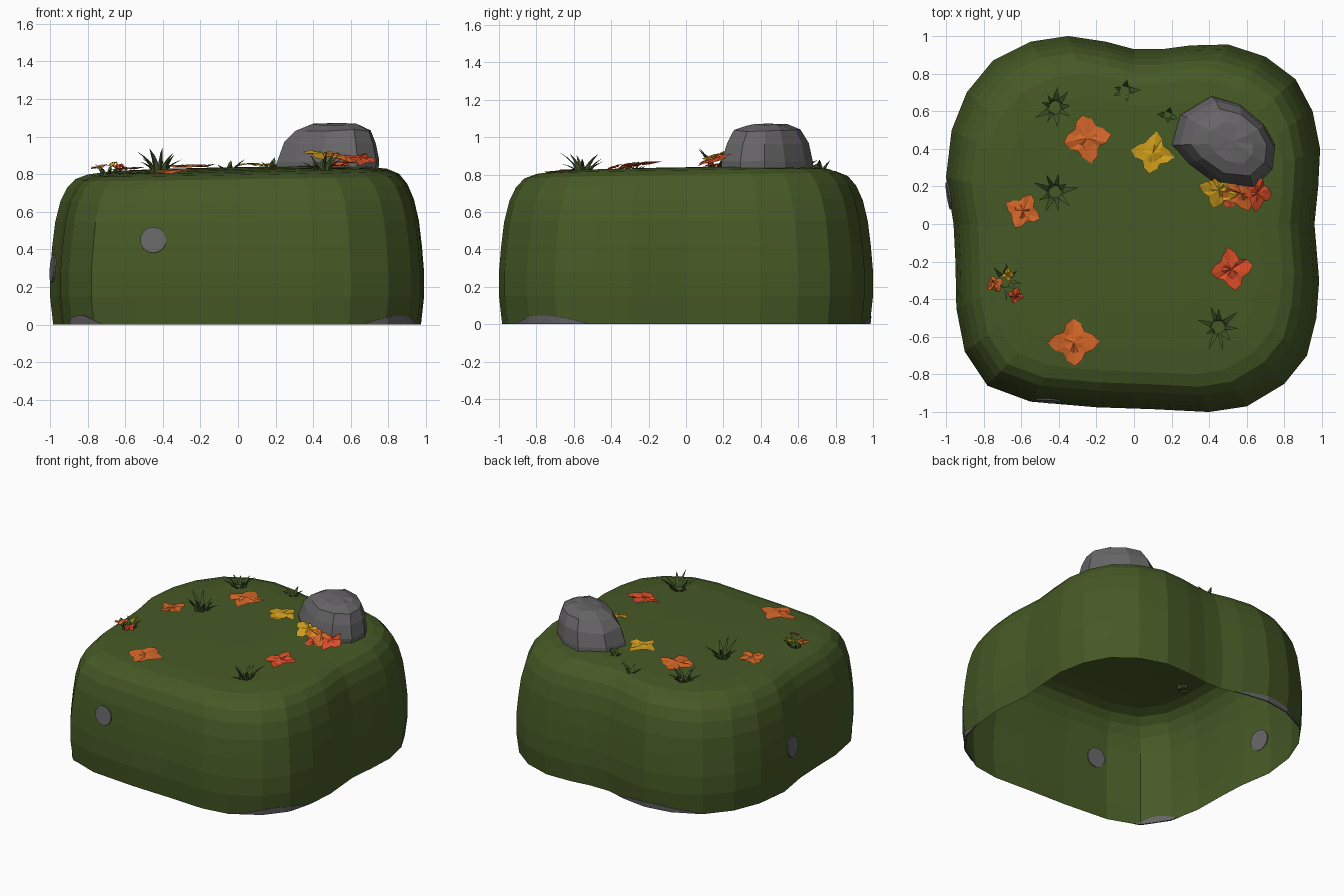
import bpy, bmesh, math, random
from mathutils import Vector
from mathutils.bvhtree import BVHTree

if "Cube" in bpy.data.objects:
    bpy.data.objects.remove(bpy.data.objects["Cube"])

random.seed(4)

def material(name, col):
    m = bpy.data.materials.new(name)
    m.diffuse_color = (*col, 1)
    m.use_nodes = True
    m.node_tree.nodes["Principled BSDF"].inputs["Base Color"].default_value = m.diffuse_color
    return m

MOSS = material("moss green", (0.062, 0.102, 0.019))
GRASS = material("grass green", (0.05, 0.088, 0.022))
STONE = material("stone grey", (0.135, 0.13, 0.135))
ORANGE = material("leaf orange", (0.66, 0.135, 0.022))
YELLOW = material("leaf yellow", (0.62, 0.34, 0.012))
RED = material("leaf red", (0.72, 0.075, 0.022))

def finish(bm, name, mat, fix=True):
    if fix:
        bmesh.ops.recalc_face_normals(bm, faces=bm.faces)
    me = bpy.data.meshes.new(name)
    bm.to_mesh(me)
    bm.free()
    me.materials.append(mat)
    ob = bpy.data.objects.new(name, me)
    bpy.context.collection.objects.link(ob)
    return ob

def loft(bm, rings, cap):
    """Bridge equal-sized rings of points, closing the last with a fan."""
    vs = [[bm.verts.new(p) for p in r] for r in rings]
    n = len(vs[0])
    for a, b in zip(vs, vs[1:]):
        for i in range(n):
            j = (i + 1) % n
            bm.faces.new((a[i], a[j], b[j], b[i]))
    c = bm.verts.new(cap)
    for i in range(n):
        bm.faces.new((vs[-1][i], vs[-1][(i + 1) % n], c))

# Ground block: lobed outline, open underneath
OUTLINE = [(.96, 0), (.98, .2), (.99, .4), (.95, .6), (.86, .77), (.7, .89),
           (.5, .955), (.3, .95), (.15, .93), (0, .93), (-.15, .97), (-.35, 1),
           (-.55, .97), (-.75, .87), (-.89, .7), (-.97, .5), (-1, .25),
           (-.96, 0), (-.95, -.2), (-.945, -.45), (-.9, -.68), (-.78, -.86),
           (-.55, -.945), (-.2, -.975), (.1, -.985), (.4, -1), (.6, -.97),
           (.8, -.85), (.92, -.7), (.97, -.5), (.985, -.3)]
LEVELS = [(.983, 0), (1, .15), (1, .28), (.988, .42), (.972, .55), (.945, .66),
          (.91, .735), (.865, .785), (.8, .81), (.68, .824), (.45, .83), (.2, .832)]

def ground_point(x, y, s, z):
    x, y = x * s, y * s
    return (x, y, z * (1 + (z / .83) ** 4 * (.025 * x + .022 * y)))

bm = bmesh.new()
loft(bm, [[ground_point(x, y, s, z) for x, y in OUTLINE] for s, z in LEVELS], (0, 0, .832))
bmesh.ops.recalc_face_normals(bm, faces=bm.faces)
if max(bm.faces, key=lambda f: f.calc_center_median().z).normal.z < 0:
    bmesh.ops.reverse_faces(bm, faces=bm.faces)
TREE = BVHTree.FromBMesh(bm)
finish(bm, "ground_block", MOSS, False)

def ground_z(x, y):
    hit = TREE.ray_cast(Vector((x, y, 3)), Vector((0, 0, -1)))[0]
    return hit.z if hit else .75

# Round pebbles set through the walls
def wall_pebble(name, origin, direction, r):
    d = Vector(direction)
    hit, nor = TREE.ray_cast(Vector(origin), d)[:2]
    bm = bmesh.new()
    bmesh.ops.create_cone(bm, cap_ends=True, segments=14, radius1=r, radius2=r, depth=.016)
    bm.transform(nor.to_track_quat('Z', 'Y').to_matrix().to_4x4())
    bmesh.ops.translate(bm, vec=hit, verts=bm.verts)
    finish(bm, name, STONE)

wall_pebble("front_pebble", (-.45, -2, .45), (0, 1, 0), .07)
wall_pebble("left_pebble", (-2, .15, .3), (1, 0, 0), .075)

# Stones showing as low arcs along the bottom rim
def rim_stone(name, a0, a1, h):
    bm = bmesh.new()
    cols = []
    for i in range(11):
        t = i / 10
        a = math.radians(a0 + (a1 - a0) * t)
        out = Vector((math.cos(a), math.sin(a), 0))
        top = h * math.sin(math.pi * t) + .002
        col = []
        for z in (.002, top):
            p = TREE.ray_cast(out * 2 + Vector((0, 0, z)), -out)[0]
            col += [p + out * .005, p - out * .005]
        cols.append([bm.verts.new(p) for p in col])
    for a, b in zip(cols, cols[1:]):
        for i, j in ((0, 2), (2, 3), (3, 1), (1, 0)):
            bm.faces.new((a[i], a[j], b[j], b[i]))
    finish(bm, name, STONE)

rim_stone("rim_stone_front_right", -54, -29, .045)
rim_stone("rim_stone_front_left", 214, 230, .05)
rim_stone("rim_stone_back", 96, 130, .04)

# Boulder: faceted stack of shrinking rings
BASE = [(.75, .42), (.73, .29), (.63, .19), (.44, .21), (.29, .32), (.2, .42),
        (.24, .58), (.41, .68), (.56, .64), (.69, .53)]
rings = []
for s, z, dx in ((1.0, .80, 0), (1.0, .87, .003), (.89, .965, .015), (.74, 1.035, .025), (.45, 1.066, .03)):
    rings.append([(.49 + dx + (x - .49) * s * random.uniform(.97, 1.02),
                   .43 + (y - .43) * s * random.uniform(.97, 1.02),
                   z + random.uniform(-.006, .006)) for x, y in BASE])
bm = bmesh.new()
loft(bm, rings, (.53, .44, 1.072))
finish(bm, "boulder", STONE)

# Fallen leaves: crumpled four-lobed discs
def leaf(name, x, y, r, mat, rot=90, z=None, slope=(0, 0), sx=1):
    bm = bmesh.new()
    rings = []
    for k in (1, .5):
        ring = []
        for i in range(16):
            a = math.tau * i / 16
            rad = r * k * (.8 + .2 * math.cos(4 * a) * k) * random.uniform(.93, 1.05)
            b = a + math.radians(rot)
            dx, dy = rad * math.cos(b) * sx, rad * math.sin(b)
            base = ground_z(x + dx, y + dy) + .008 if z is None else z
            ring.append((x + dx, y + dy, base + slope[0] * dx + slope[1] * dy
                         + random.uniform(-.004, .014)))
        rings.append(ring)
    c = (z if z is not None else ground_z(x, y) + .008) + .012
    loft(bm, rings, (x, y, c))
    finish(bm, name, mat)

leaf("leaf_back_left", -.25, .455, .13, ORANGE, 100)
leaf("leaf_beside_boulder", .10, .375, .115, YELLOW, 80)
leaf("leaf_left", -.59, .07, .1, ORANGE, 65)
leaf("leaf_front_left", -.32, -.63, .135, ORANGE, 92)
leaf("leaf_right", .52, -.24, .115, RED, 100, .853, (.05, .1))
leaf("leaf_pile_yellow", .45, .18, .105, YELLOW, 75, .90, (-.1, .25))
leaf("leaf_pile_orange", .57, .165, .1, ORANGE, 110, .885, (-.15, .3), 1.2)
leaf("leaf_pile_red", .655, .165, .1, RED, 85, .88, (-.1, .35), .8)
leaf("leaf_pile_red_low", .53, .15, .08, RED, 60, .845, (0, .1))
leaf("leaf_tuft_orange", -.74, -.32, .05, ORANGE, 30, .835, (.2, 0))
leaf("leaf_tuft_red", -.63, -.38, .045, RED, 75, .835, (0, .3))
leaf("leaf_tuft_yellow", -.67, -.27, .035, YELLOW, 10, .85, (.3, .2))

# Grass tufts: curved three-sided blades fanning outwards
def tuft(name, x, y, spread, height, count):
    bm = bmesh.new()
    for i in range(count):
        a = math.tau * (i + random.uniform(-.3, .3)) / count
        out = Vector((math.cos(a), math.sin(a), 0))
        side = Vector((-out.y, out.x, 0))
        reach = spread * random.uniform(.45, 1)
        h = height * random.uniform(.35, 1)
        w = random.uniform(.013, .022)
        p0 = Vector((x, y, 0)) + out * spread * .2
        p0.z = ground_z(p0.x, p0.y) - .015
        rings = []
        for t in (0, .35, .7):
            p = p0 + out * reach * .8 * t ** 1.5 + Vector((0, 0, (h + .015) * t ** .8))
            k = w * (1 - t * .75)
            rings.append([p + side * k, p - side * k, p + out * k])
        loft(bm, rings, p0 + out * reach * .8 + Vector((0, 0, h + .015)))
    finish(bm, name, GRASS)

tuft("grass_back_left", -.42, .62, .13, .09, 9)
tuft("grass_mid_left", -.42, .17, .13, .12, 9)
tuft("grass_left_edge", -.69, -.3, .12, .065, 8)
tuft("grass_front_right", .45, -.55, .13, .1, 9)
tuft("grass_back", -.05, .71, .09, .06, 5)
tuft("grass_boulder", .18, .58, .06, .06, 4)
